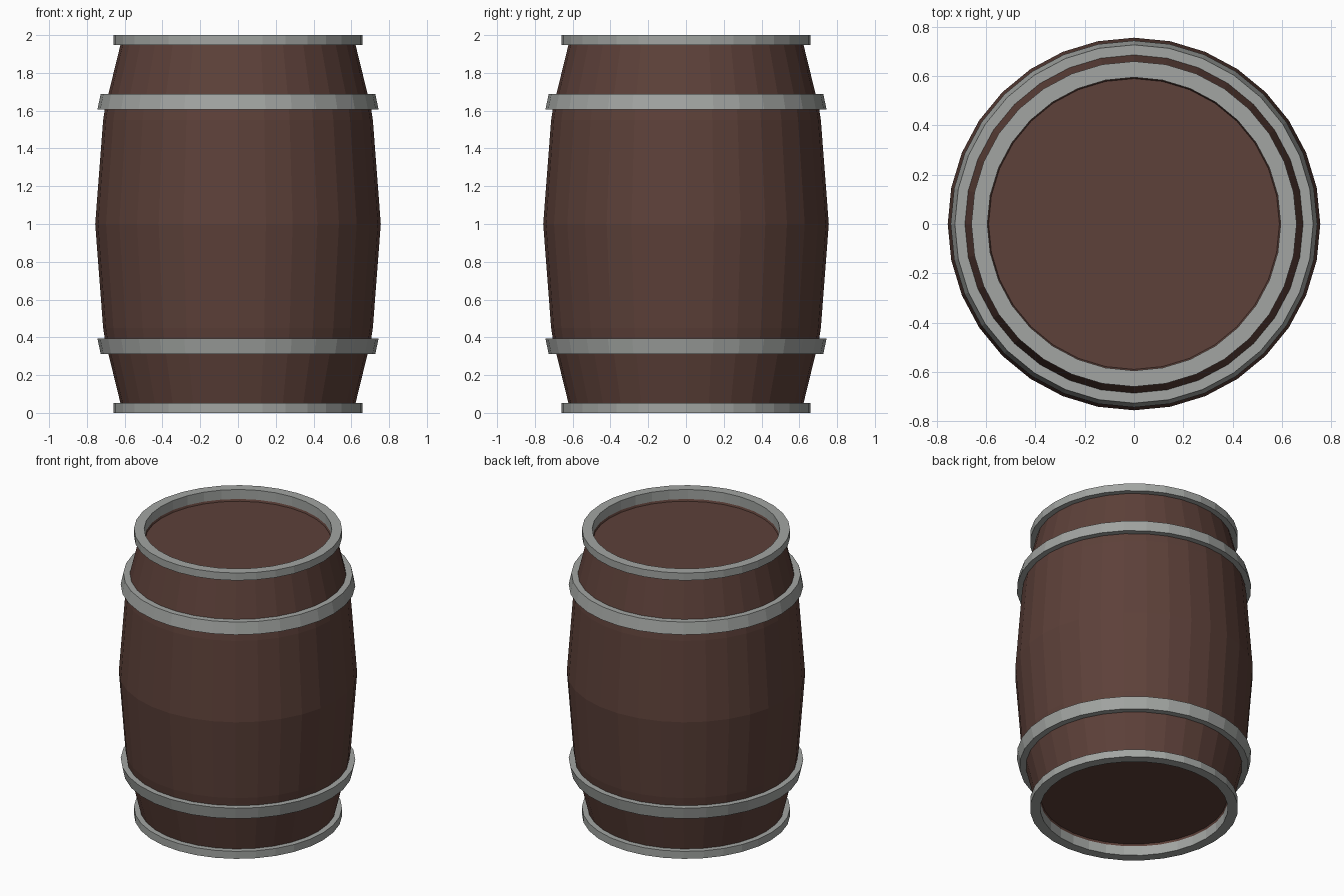
import bpy, bmesh, math

if "Cube" in bpy.data.objects:
    bpy.data.objects.remove(bpy.data.objects["Cube"])

SIDES = 32


def material(name, rgb):
    m = bpy.data.materials.new(name)
    m.diffuse_color = (*rgb, 1)
    m.use_nodes = True
    m.node_tree.nodes["Principled BSDF"].inputs["Base Color"].default_value = m.diffuse_color
    return m


wood = material("dark brown wood", (0.109, 0.052, 0.041))
metal = material("grey metal", (0.36, 0.375, 0.36))


def lathe(name, profile, mat, ring=True):
    """Spin an (r, z) profile round z; ring closes the section, otherwise the ends are capped."""
    bm = bmesh.new()
    loops = [[bm.verts.new((r * math.cos(2 * math.pi * i / SIDES),
                            r * math.sin(2 * math.pi * i / SIDES), z))
              for i in range(SIDES)] for r, z in profile]
    pairs = list(zip(loops, loops[1:]))
    if ring:
        pairs.append((loops[-1], loops[0]))
    else:
        bm.faces.new(loops[0])
        bm.faces.new(loops[-1])
    for a, b in pairs:
        for i in range(SIDES):
            j = (i + 1) % SIDES
            bm.faces.new((a[i], a[j], b[j], b[i]))
    bmesh.ops.recalc_face_normals(bm, faces=bm.faces)
    mesh = bpy.data.meshes.new(name)
    bm.to_mesh(mesh)
    bm.free()
    mesh.materials.append(mat)
    ob = bpy.data.objects.new(name, mesh)
    bpy.context.collection.objects.link(ob)
    return ob


def flip(profile):
    return [(r, 2 - z) for r, z in profile]


# Bulging body with recessed lids
lower = [(0.59, 0.08), (0.612, 0.02), (0.622, 0.05), (0.704, 0.385), (0.714, 0.45)]
lathe("barrel_body", lower + [(0.756, 1.0)] + flip(lower)[::-1], wood, ring=False)

# Rim rings and hoops, mirrored top and bottom
rim = [(0.595, 0.0), (0.66, 0.0), (0.66, 0.052), (0.622, 0.052), (0.595, 0.082)]
hoop = [(0.68, 0.312), (0.727, 0.312), (0.744, 0.393), (0.69, 0.393)]
for part, section in (("rim", rim), ("hoop", hoop)):
    lathe("bottom_" + part, section, metal)
    lathe("top_" + part, flip(section), metal)
